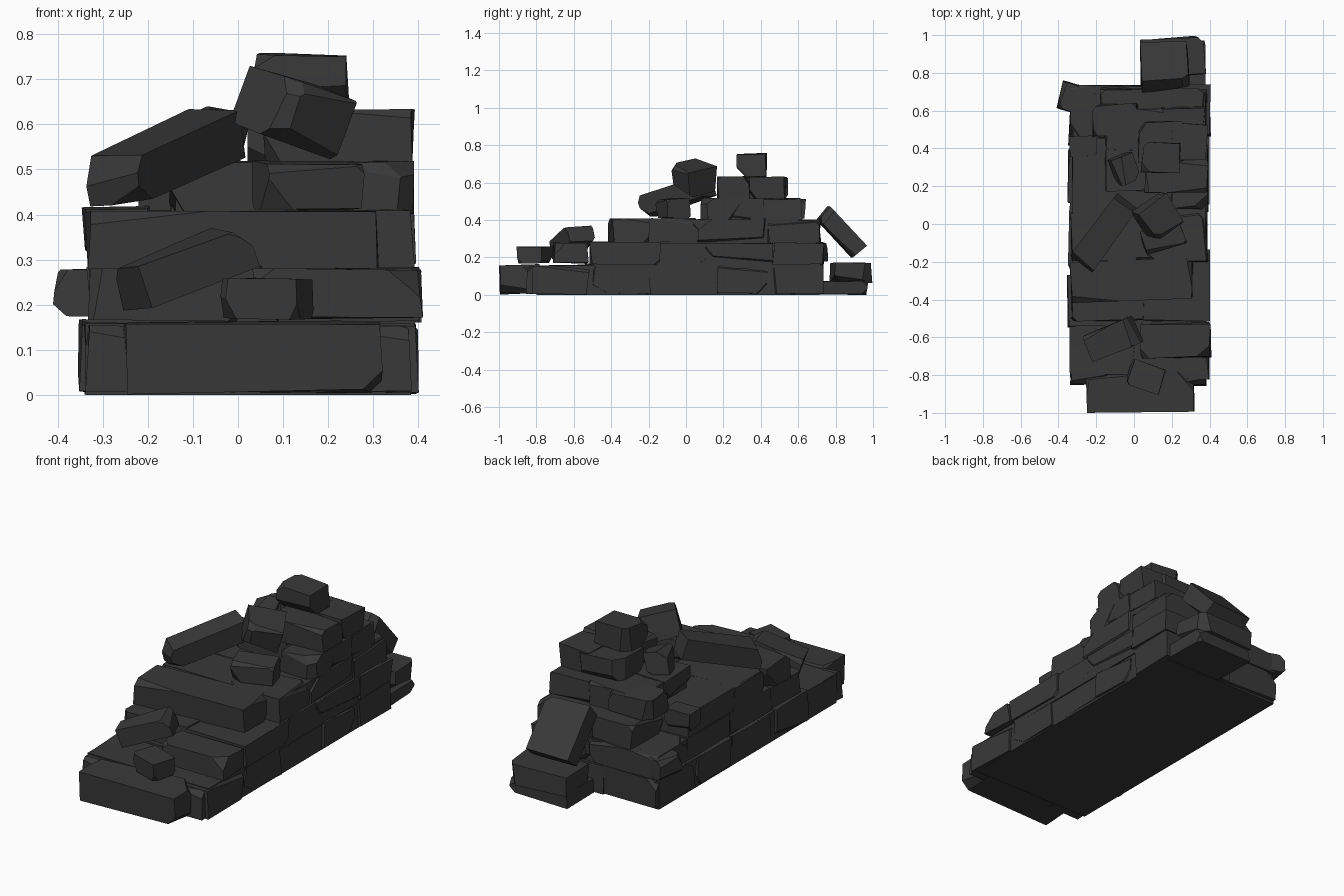
import bpy, bmesh, random
from math import radians
from mathutils import Vector, Euler

if "Cube" in bpy.data.objects:
    bpy.data.objects.remove(bpy.data.objects["Cube"])

rng = random.Random(11)
mat = bpy.data.materials.new("dark_stone")
mat.diffuse_color = (0.04, 0.04, 0.04, 1)
mat.use_nodes = True
mat.node_tree.nodes["Principled BSDF"].inputs["Base Color"].default_value = mat.diffuse_color


def stone(name, centre, size, rot=(0, 0, 0), chips=5, rough=1.0):
    """Irregular hewn block: cube with pulled-in corners and chipped edges."""
    bm = bmesh.new()
    bmesh.ops.create_cube(bm, size=1)
    for v in bm.verts:
        for i in range(3):
            pull = min(0.09 * size[i], 0.018) * rng.random() * rough
            v.co[i] = v.co[i] * size[i] - (pull if v.co[i] > 0 else -pull)
    for _ in range(chips):
        n = Vector([rng.choice((-1, 1)) * rng.uniform(0.5, 1) for _ in range(3)])
        if rng.random() < 0.6:
            n[rng.randrange(3)] *= 0.12
        n.normalize()
        depth = rng.uniform(0.1, 0.26) * min(min(size), 0.14)
        far = max(v.co.dot(n) for v in bm.verts)
        geom = bm.verts[:] + bm.edges[:] + bm.faces[:]
        bmesh.ops.bisect_plane(bm, geom=geom, plane_co=n * (far - depth),
                               plane_no=n, clear_outer=True)
        rim = [e for e in bm.edges if e.is_boundary]
        if rim:
            bmesh.ops.holes_fill(bm, edges=rim, sides=0)
    bmesh.ops.recalc_face_normals(bm, faces=bm.faces[:])
    me = bpy.data.meshes.new(name)
    bm.to_mesh(me)
    bm.free()
    me.materials.append(mat)
    ob = bpy.data.objects.new(name, me)
    ob.location = centre
    ob.rotation_euler = Euler([radians(a) for a in rot])
    bpy.context.collection.objects.link(ob)
    return ob


def block(name, x, y, z, yaw=0, chips=5, rough=1.0):
    """Stone given by its (min, max) ranges."""
    c = [(a + b) / 2 for a, b in (x, y, z)]
    return stone(name, c, [b - a for a, b in (x, y, z)], (0, 0, yaw), chips, rough)


def course(name, x, y, z, n, drop=0.012):
    """A row of wall stones two wide, around a plain filling core."""
    inset = 0.022
    block(name + "_core", (x[0] + inset, x[1] - inset), (y[0] + inset, y[1] - inset),
          (max(0, z[0] - 0.03), z[1] - 0.012), chips=0, rough=0)
    mid = x[0] + (x[1] - x[0]) * rng.uniform(0.42, 0.58)
    for side, (a, b) in (("left", (x[0], mid + 0.012)), ("right", (mid - 0.012, x[1]))):
        step = (y[1] - y[0]) / n
        cuts = [y[0]] + [y[0] + step * (i + rng.uniform(-0.22, 0.22)) for i in range(1, n)] + [y[1]]
        for i in range(n):
            slack = rng.uniform(0, 0.014)
            xr = (a + slack, b) if side == "left" else (a, b - slack)
            block(f"{name}_{side}_{i}", xr, (cuts[i] - 0.004, cuts[i + 1] + 0.004),
                  (max(0, z[0] - drop), z[1] - rng.uniform(0, 0.006)), chips=4)


# Wall courses, stepping up towards the back
course("base_course", (-0.36, 0.405), (-0.82, 0.735), (0, 0.17), 5)
course("second_course", (-0.345, 0.412), (-0.515, 0.74), (0.17, 0.29), 4)
course("third_course", (-0.345, 0.40), (-0.2, 0.46), (0.29, 0.415), 2)
course("third_course_back", (-0.19, 0.40), (0.44, 0.72), (0.29, 0.41), 1)
block("third_course_front", (-0.345, 0.32), (-0.41, -0.18), (0.275, 0.415), 1.5)
course("fourth_course", (-0.16, 0.40), (0.17, 0.62), (0.41, 0.523), 2)
block("fourth_course_front", (0.19, 0.40), (0.07, 0.3), (0.4, 0.523))
block("fourth_course_back", (-0.23, 0.03), (0.46, 0.64), (0.4, 0.52), 2)
block("fifth_course_front", (0.05, 0.395), (0.16, 0.35), (0.51, 0.637))
block("fifth_course_right", (0.19, 0.393), (0.33, 0.54), (0.51, 0.637))
block("fifth_course_back", (0.02, 0.29), (0.31, 0.55), (0.51, 0.632))
block("top_stone", (0.035, 0.25), (0.26, 0.435), (0.625, 0.762), -3)

# Front end of the base
block("front_end_stone", (-0.26, 0.325), (-1.0, -0.77), (0, 0.172), 0, 7)
block("front_left_filler", (-0.34, -0.1), (-0.86, -0.7), (0, 0.16))
block("front_right_filler", (0.12, 0.39), (-0.86, -0.7), (0, 0.16))
block("second_front_block", (0.03, 0.41), (-0.715, -0.515), (0.165, 0.282), 0, 3)

# Back end of the base
block("back_footing", (0.03, 0.385), (0.68, 0.975), (0, 0.075), 2)
block("back_end_stone", (0.03, 0.385), (0.77, 0.99), (0.06, 0.178), 4)
stone("back_corner_stone", (-0.295, 0.66, 0.228), (0.215, 0.165, 0.115), (0, 0, -15))

# Loose fallen stones
stone("leaning_slab", (-0.16, -0.045, 0.525), (0.43, 0.155, 0.12), (0, -15, 54), 2)
stone("perched_stone", (0.125, 0.035, 0.622), (0.2, 0.2, 0.155), (14, 16, 38), 4)
stone("prop_stone", (0.15, -0.07, 0.464), (0.235, 0.14, 0.112), (0, 0, 18), 6)
stone("tilted_front_stone", (-0.12, -0.61, 0.283), (0.29, 0.17, 0.105), (0, -20, 23), 4)
stone("front_chunk", (0.065, -0.81, 0.214), (0.2, 0.15, 0.1), (0, 0, -18), 5)
stone("leaning_back_slab", (0.165, 0.83, 0.333), (0.27, 0.3, 0.105), (-47, 0, 3), 3)
stone("small_chunk", (-0.05, 0.295, 0.57), (0.12, 0.16, 0.13), (8, 10, 22), 5)
block("left_ledge_stone", (-0.35, -0.19), (0.35, 0.47), (0.3, 0.42), 2, 4)
